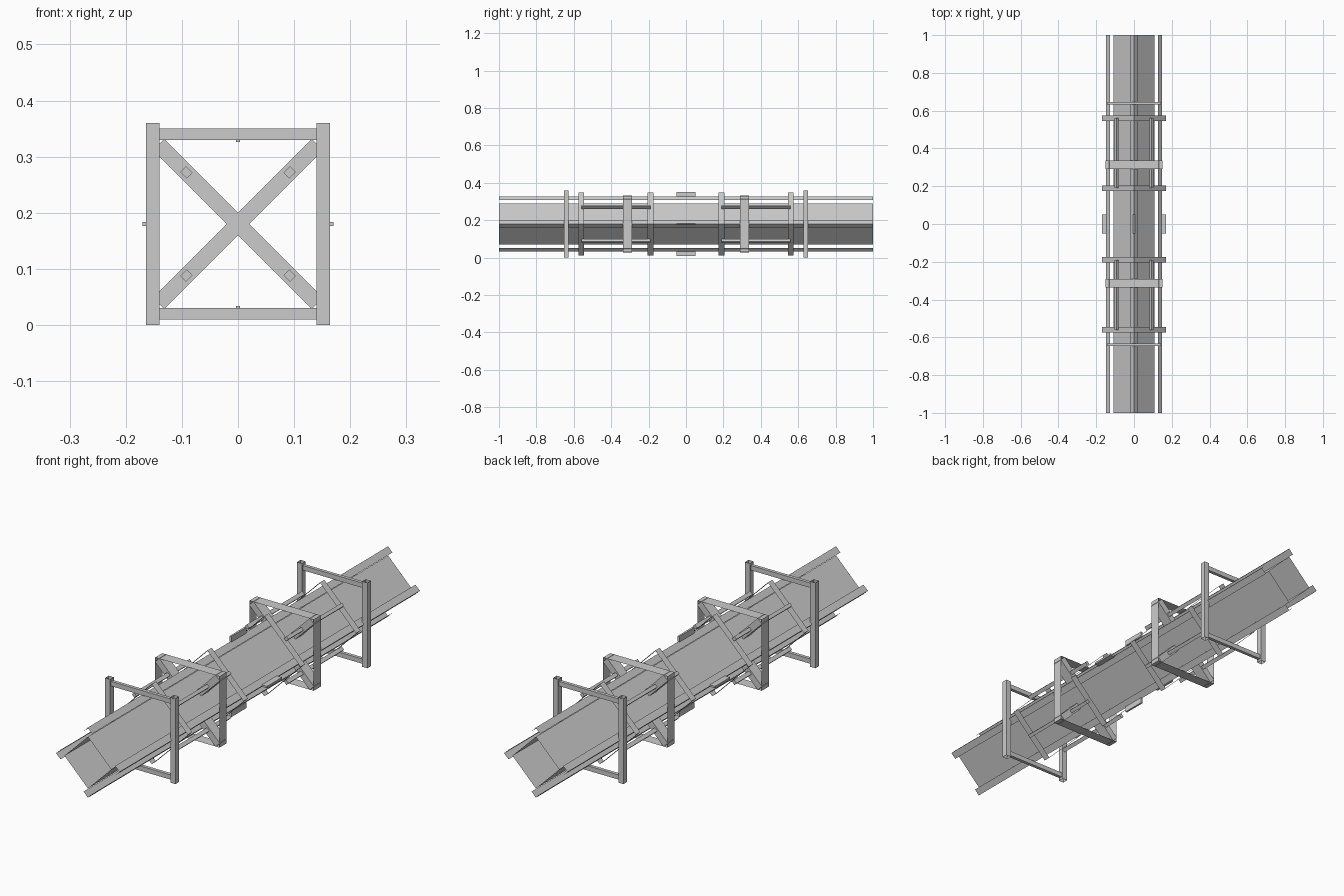
import bpy, bmesh
from math import radians
from mathutils import Matrix, Vector

if "Cube" in bpy.data.objects:
    bpy.data.objects.remove(bpy.data.objects["Cube"])

ZC = 0.18  # height of the long axis


def finish(bm, name):
    me = bpy.data.meshes.new(name)
    bm.to_mesh(me)
    bm.free()
    ob = bpy.data.objects.new(name, me)
    bpy.context.collection.objects.link(ob)
    return ob


def sheet(name, profile, y0, y1, closed=True, turn=0):
    """Open-ended thin sheet: an x-z profile about the axis, swept along y."""
    bm = bmesh.new()
    rot = Matrix.Rotation(radians(turn), 3, 'Y')
    rings = []
    for y in (y0, y1):
        ring = []
        for x, z in profile:
            p = rot @ Vector((x, y, z))
            ring.append(bm.verts.new((p.x, p.y, p.z + ZC)))
        rings.append(ring)
    n = len(profile)
    for i in range(n if closed else n - 1):
        j = (i + 1) % n
        bm.faces.new((rings[0][i], rings[0][j], rings[1][j], rings[1][i]))
    return finish(bm, name)


def box(name, lo, hi, turn=0, open_ends=False):
    """Box about the axis, turned around y; open_ends drops top and bottom."""
    bm = bmesh.new()
    lo, hi = Vector(lo), Vector(hi)
    bmesh.ops.create_cube(bm, size=1)
    for v in bm.verts:
        v.co = Vector(((hi[i] - lo[i]) * v.co[i] + (hi[i] + lo[i]) / 2) for i in range(3))
    if open_ends:
        caps = [f for f in bm.faces if max(v.co.z for v in f.verts) - min(v.co.z for v in f.verts) < 1e-5]
        bmesh.ops.delete(bm, geom=caps, context='FACES_ONLY')
    bm.transform(Matrix.Translation((0, 0, ZC)) @ Matrix.Rotation(radians(turn), 4, 'Y'))
    return finish(bm, name)


def diamond(r):
    return [(r, 0), (0, r), (-r, 0), (0, -r)]


# Main square tube standing on its edge
sheet("main_tube", diamond(0.109), -1, 1)

# Angle rails and centre fins outside each tube corner
for k in range(4):
    sheet("corner_rail", [(0.127, 0.02), (0.148, 0), (0.127, -0.02)], -1, 1, False, 90 * k)
    box("centre_fin", (0.146, -0.05, -0.004), (0.17, 0.05, 0.004), 90 * k)

for s in (-1, 1):
    # Diamond bands around the rails
    for y in (0.19, 0.56):
        sheet("diamond_band", diamond(0.169), s * y - 0.015, s * y + 0.015)
    # Tie rods joining each pair of bands
    for k in range(4):
        a, b = sorted((s * 0.19, s * 0.56))
        box("tie_rod", (0.122, a, -0.007), (0.138, b, 0.007), 45 + 90 * k)
    # Square strap with cross braces
    y0, y1 = sorted((s * 0.29, s * 0.337))
    h = 0.15
    sheet("square_strap", [(h, h), (-h, h), (-h, -h), (h, -h)], y0, y1)
    for t in (45, -45):
        box("cross_brace", (-0.2, y0, -0.014), (0.2, y1, 0.014), t)
    # Support frame: open posts and thin crossbars
    y0, y1 = sorted((s * 0.627, s * 0.651))
    for m in (-1, 1):
        xa, xb = sorted((m * 0.14, m * 0.164))
        box("frame_post", (xa, y0, -0.18), (xb, y1, 0.18), 0, True)
        za, zb = sorted((m * 0.15, m * 0.17))
        box("frame_crossbar", (-0.142, s * 0.639 - 0.007, za), (0.142, s * 0.639 + 0.007, zb))
